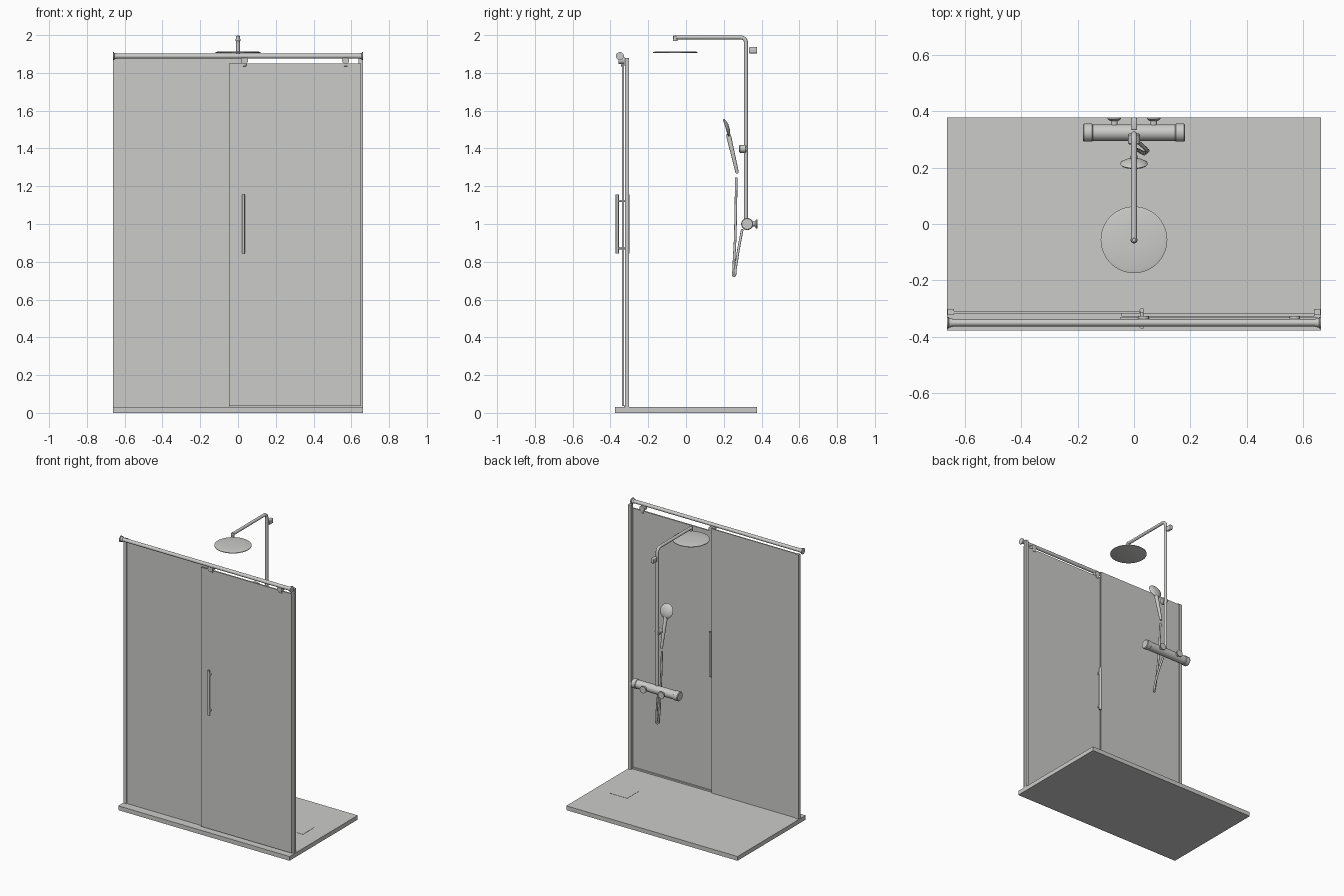
import bpy, bmesh, math
from mathutils import Vector

if "Cube" in bpy.data.objects:
    bpy.data.objects.remove(bpy.data.objects["Cube"])

grey = bpy.data.materials.new("neutral_grey")
grey.diffuse_color = (0.6, 0.6, 0.59, 1)
grey.use_nodes = True
grey.node_tree.nodes["Principled BSDF"].inputs["Base Color"].default_value = grey.diffuse_color


def finish(name, bm, smooth=True):
    me = bpy.data.meshes.new(name)
    bmesh.ops.recalc_face_normals(bm, faces=bm.faces)
    bm.to_mesh(me)
    bm.free()
    me.materials.append(grey)
    ob = bpy.data.objects.new(name, me)
    bpy.context.collection.objects.link(ob)
    if smooth:
        bpy.ops.object.select_all(action='DESELECT')
        ob.select_set(True)
        bpy.context.view_layer.objects.active = ob
        bpy.ops.object.shade_smooth_by_angle(angle=math.radians(35))
    return ob


def box(name, lo, hi, bevel=0):
    bm = bmesh.new()
    bmesh.ops.create_cube(bm, size=1)
    lo, hi = Vector(lo), Vector(hi)
    for v in bm.verts:
        v.co = Vector([lo[i] + (v.co[i] + 0.5) * (hi[i] - lo[i]) for i in range(3)])
    if bevel:
        bmesh.ops.bevel(bm, geom=bm.edges[:], offset=bevel, segments=3,
                        profile=0.5, affect='EDGES')
    return finish(name, bm, bevel > 0)


def turned(name, start, end, profile, sides=40):
    """Lathe a (fraction along axis, radius) profile between two points."""
    start, end = Vector(start), Vector(end)
    axis = end - start
    rot = axis.to_track_quat('Z', 'Y')
    bm = bmesh.new()
    rings = []
    for t, r in profile:
        rings.append([bm.verts.new(start + axis * t + rot @ Vector(
            (r * math.cos(2 * math.pi * i / sides), r * math.sin(2 * math.pi * i / sides), 0)))
            for i in range(sides)])
    for a, b in zip(rings, rings[1:]):
        for i in range(sides):
            j = (i + 1) % sides
            bm.faces.new((a[i], a[j], b[j], b[i]))
    bm.faces.new(rings[0])
    bm.faces.new(rings[-1])
    return finish(name, bm)


def rod(name, start, end, r, sides=32):
    return turned(name, start, end, [(0, r), (1, r)], sides)


def tube(name, points, r, kind='POLY'):
    """Round tube along a path, turned into a mesh."""
    cu = bpy.data.curves.new(name, 'CURVE')
    cu.dimensions = '3D'
    cu.bevel_depth = r
    cu.bevel_resolution = 4
    cu.use_fill_caps = True
    cu.resolution_u = 12
    if kind == 'POLY':
        sp = cu.splines.new('POLY')
        sp.points.add(len(points) - 1)
        for p, co in zip(sp.points, points):
            p.co = (*co, 1)
    else:
        sp = cu.splines.new('BEZIER')
        sp.bezier_points.add(len(points) - 1)
        for p, co in zip(sp.bezier_points, points):
            p.co = co
            p.handle_left_type = p.handle_right_type = 'AUTO'
    ob = bpy.data.objects.new(name, cu)
    bpy.context.collection.objects.link(ob)
    bpy.ops.object.select_all(action='DESELECT')
    ob.select_set(True)
    bpy.context.view_layer.objects.active = ob
    bpy.ops.object.convert(target='MESH')
    ob = bpy.context.object
    ob.data.materials.clear()
    ob.data.materials.append(grey)
    bpy.ops.object.shade_smooth_by_angle(angle=math.radians(35))
    return ob


# Tray with drain cover
box("shower_tray", (-0.663, -0.377, 0), (0.663, 0.377, 0.03))
box("drain_cover", (0.41, -0.058, 0.029), (0.543, 0.065, 0.0315))

# Glass panels, wall profiles and floor track
box("fixed_glass", (-0.645, -0.317, 0.03), (0.02, -0.309, 1.88))
box("door_glass", (-0.048, -0.339, 0.036), (0.65, -0.329, 1.85))
box("floor_track", (-0.045, -0.328, 0.029), (0.64, -0.318, 0.04))
for side, s in (("left", -1), ("right", 1)):
    xs = sorted((s * 0.661, s * 0.638))
    box(f"{side}_wall_profile", (xs[0], -0.323, 0.03), (xs[1], -0.302, 1.88))
    # Flange and collar at each end of the rail
    turned(f"{side}_rail_flange", (s * 0.663, -0.35, 1.889), (s * 0.643, -0.35, 1.889),
           [(0, 0.021), (0.3, 0.021), (0.4, 0.017), (1, 0.015)])

# Top rail and door rollers
rod("top_rail", (-0.655, -0.35, 1.889), (0.655, -0.35, 1.889), 0.0125)
for i, x in enumerate((0.034, 0.57)):
    rod(f"door_roller_{i + 1}", (x, -0.357, 1.866), (x, -0.326, 1.866), 0.019)
    box(f"roller_hanger_{i + 1}", (x - 0.01, -0.345, 1.835), (x + 0.01, -0.326, 1.866), 0.002)

# Door handle, bars on both faces of the glass
for side, y in (("outer", -0.364), ("inner", -0.306)):
    rod(f"{side}_handle_bar", (0.028, y, 0.843), (0.028, y, 1.157), 0.008)
for i, z in enumerate((0.872, 1.122)):
    rod(f"handle_post_{i + 1}", (0.028, -0.364, z), (0.028, -0.306, z), 0.006)

# Riser pipe with rounded elbow and overhead arm
R = 0.03
path = [(0, 0.318, 1.0)]
for i in range(9):
    a = math.pi / 2 * i / 8
    path.append((0, 0.318 - R + R * math.cos(a), 1.958 + R * math.sin(a)))
path.append((0, -0.055, 1.988))
tube("riser_and_arm", path, 0.0105)
turned("arm_outlet", (0, -0.057, 1.999), (0, -0.057, 1.968),
       [(0, 0.006), (0.15, 0.0105), (0.6, 0.0105), (0.65, 0.012), (1, 0.012)])
turned("overhead_shower_head", (0, -0.056, 1.904), (0, -0.056, 1.914),
       [(0, 0.112), (0.2, 0.118), (0.6, 0.118), (0.9, 0.106), (1, 0.03)], 64)

# Wall bracket and hand shower slider
box("riser_wall_bracket", (-0.011, 0.333, 1.903), (0.011, 0.377, 1.937), 0.005)
turned("hand_shower_slider", (0, 0.281, 1.398), (0, 0.321, 1.398),
       [(0, 0.016), (0.12, 0.021), (0.88, 0.021), (1, 0.016)])

# Hand shower: tapered handle and tilted round head
turned("hand_shower_handle", (0, 0.272, 1.268), (0, 0.223, 1.478),
       [(0, 0.007), (0.04, 0.009), (0.5, 0.011), (0.9, 0.013), (1, 0.01)])
head = Vector((0, 0.217, 1.51))
normal = Vector((0, -0.95, -0.31)).normalized()
turned("hand_shower_head", head - normal * 0.012, head + normal * 0.008,
       [(0, 0.018), (0.3, 0.036), (0.6, 0.047), (0.8, 0.049), (1, 0.046)], 48)

# Hose hanging in a loop from hand shower to mixer
tube("shower_hose", [(0, 0.266, 1.245), (0.006, 0.264, 1.1), (0.018, 0.260, 0.92),
                     (0.034, 0.253, 0.76), (0.042, 0.254, 0.727), (0.044, 0.262, 0.765),
                     (0.03, 0.277, 0.86), (0.006, 0.298, 0.972)], 0.0068, 'BEZIER')

# Thermostatic mixer bar with end knobs and wall unions
rod("mixer_body", (-0.147, 0.324, 1.0), (0.147, 0.324, 1.0), 0.029, 48)
for side, s in (("left", -1), ("right", 1)):
    turned(f"{side}_mixer_knob", (s * 0.146, 0.324, 1.0), (s * 0.181, 0.324, 1.0),
           [(0, 0.029), (0.08, 0.032), (0.88, 0.032), (1, 0.028)], 48)
    turned(f"{side}_wall_union", (s * 0.07, 0.34, 1.0), (s * 0.07, 0.378, 1.0),
           [(0, 0.012), (0.65, 0.012), (0.75, 0.02), (0.85, 0.024), (1, 0.024)])
